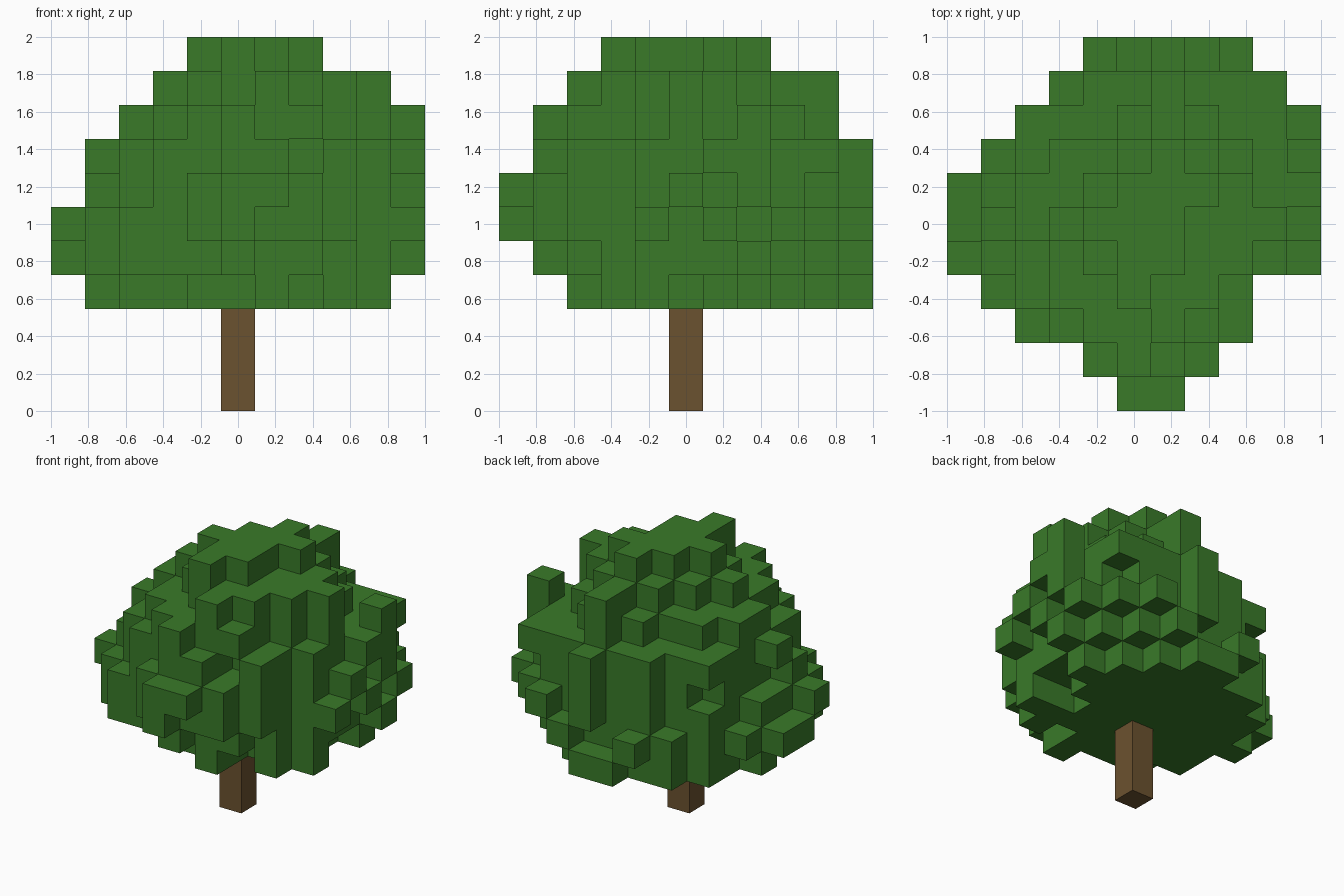
import bpy
import bmesh
import random
from itertools import product
from mathutils import Vector

random.seed(7)
CELL = 2 / 11
SIZE = range(-5, 6)

# Inclusive cell spans of the crown: width and depth per layer, width per row
LAYERS = range(3, 11)
WIDTH = dict(zip(LAYERS, [(-4, 4), (-5, 5), (-5, 5), (-4, 5), (-4, 5), (-3, 4), (-2, 4), (-1, 2)]))
DEPTH = dict(zip(LAYERS, [(-3, 5), (-4, 5), (-5, 5), (-5, 5), (-4, 5), (-4, 4), (-3, 3), (-2, 2)]))
ROWS = dict(zip(SIZE, [(0, 1), (-1, 2), (-3, 3), (-4, 3), (-5, 5), (-5, 5),
                       (-5, 5), (-4, 5), (-3, 5), (-2, 4), (-1, 3)]))
TOP_ROWS = dict(zip(range(-2, 3), [(0, 0), (0, 1), (-1, 1), (0, 2), (1, 1)]))
FULLNESS = dict(zip(LAYERS, [0.62, 0.75, 0.8, 0.8, 0.78, 0.66, 0.6, 2]))

# Single blocks that stick out of the crown
BUMPS = {(1, 4, 9), (5, 2, 8), (5, 2, 7), (-3, 1, 8), (-3, 0, 8), (4, 4, 7), (-4, 0, 7),
         (-4, -1, 6), (-5, -1, 5), (-3, -3, 4), (-2, -3, 4), (3, -2, 3),
         (4, -1, 3), (1, -3, 3), (0, 5, 3), (-2, 4, 3), (-3, 3, 3), (-4, 1, 3)}


def within(value, span):
    return span[0] <= value <= span[1]


def in_hull(cell):
    x, y, z = cell
    row = TOP_ROWS.get(y, (9, 9)) if z == LAYERS[-1] else ROWS[y]
    return (within(x, WIDTH[z]) and within(y, DEPTH[z]) and within(x, row)
            and x + y <= z + 3 and (x < 5 or y >= z - 6))


def on_steps(cell):
    """Stepped overhang under the back left corner and steps up the left side."""
    x, y, z = cell
    return (z < 6 and x + y == z + 3) or (x == 5 and z > 4 and y == z - 6)


def offset(value, span):
    """Signed distance from the middle of a span, 1 at its outer edge."""
    return (value - sum(span) / 2) / ((span[1] - span[0] + 1) / 2)


def roundness(cell):
    """Oval distance from the crown axis, stretched along one diagonal."""
    x, y, z = cell
    u, v = offset(x, WIDTH[z]), offset(y, DEPTH[z])
    return u * u + v * v - 0.25 * u * v


def crown_cells():
    """Rounded leafy blocks with a rough edge that fill the whole outline."""
    hull = [c for c in product(SIZE, SIZE, LAYERS) if in_hull(c)]
    cells = {c for c in hull
             if roundness(c) < FULLNESS[c[2]] + random.uniform(-0.17, 0.17)} | BUMPS
    cells |= {c for c in hull if on_steps(c)}
    for axis in range(3):
        def flat(c):
            return c[:axis] + c[axis + 1:]
        covered = {flat(c) for c in cells}
        for c in sorted(hull, key=roundness):
            if flat(c) not in covered:
                covered.add(flat(c))
                cells.add(c)
    return cells


def make_material(name, colour):
    mat = bpy.data.materials.new(name)
    mat.use_nodes = True
    mat.diffuse_color = colour
    mat.node_tree.nodes["Principled BSDF"].inputs["Base Color"].default_value = colour
    return mat


def block_object(name, cells, mat):
    """Outer skin of a set of grid cells as one flat-shaded mesh."""
    bm = bmesh.new()
    verts = {}

    def corner(point):
        key = tuple(round(2 * p) for p in point)
        if key not in verts:
            verts[key] = bm.verts.new(Vector(point) * CELL)
        return verts[key]

    for cell in sorted(cells):
        centre = Vector(cell) + Vector((0, 0, 0.5))
        for axis, sign in product(range(3), (-1, 1)):
            normal = Vector((0, 0, 0))
            normal[axis] = sign
            if tuple(int(n) for n in Vector(cell) + normal) in cells:
                continue
            side = Vector((0, 0, 0))
            side[(axis + 1) % 3] = 1
            up = normal.cross(side)
            bm.faces.new([corner(centre + (normal + a * side + b * up) / 2)
                          for a, b in ((-1, -1), (1, -1), (1, 1), (-1, 1))])
    mesh = bpy.data.meshes.new(name)
    bm.to_mesh(mesh)
    bm.free()
    mesh.materials.append(mat)
    obj = bpy.data.objects.new(name, mesh)
    bpy.context.collection.objects.link(obj)
    return obj


default = bpy.data.objects.get("Cube")
if default:
    bpy.data.objects.remove(default, do_unlink=True)

leaf_green = make_material("leaf green", (0.041, 0.195, 0.022, 1))
bark_brown = make_material("bark brown", (0.148, 0.084, 0.029, 1))

# Trunk column and leafy crown
block_object("trunk", {(0, 0, z) for z in range(3)}, bark_brown)
block_object("crown", crown_cells(), leaf_green)
